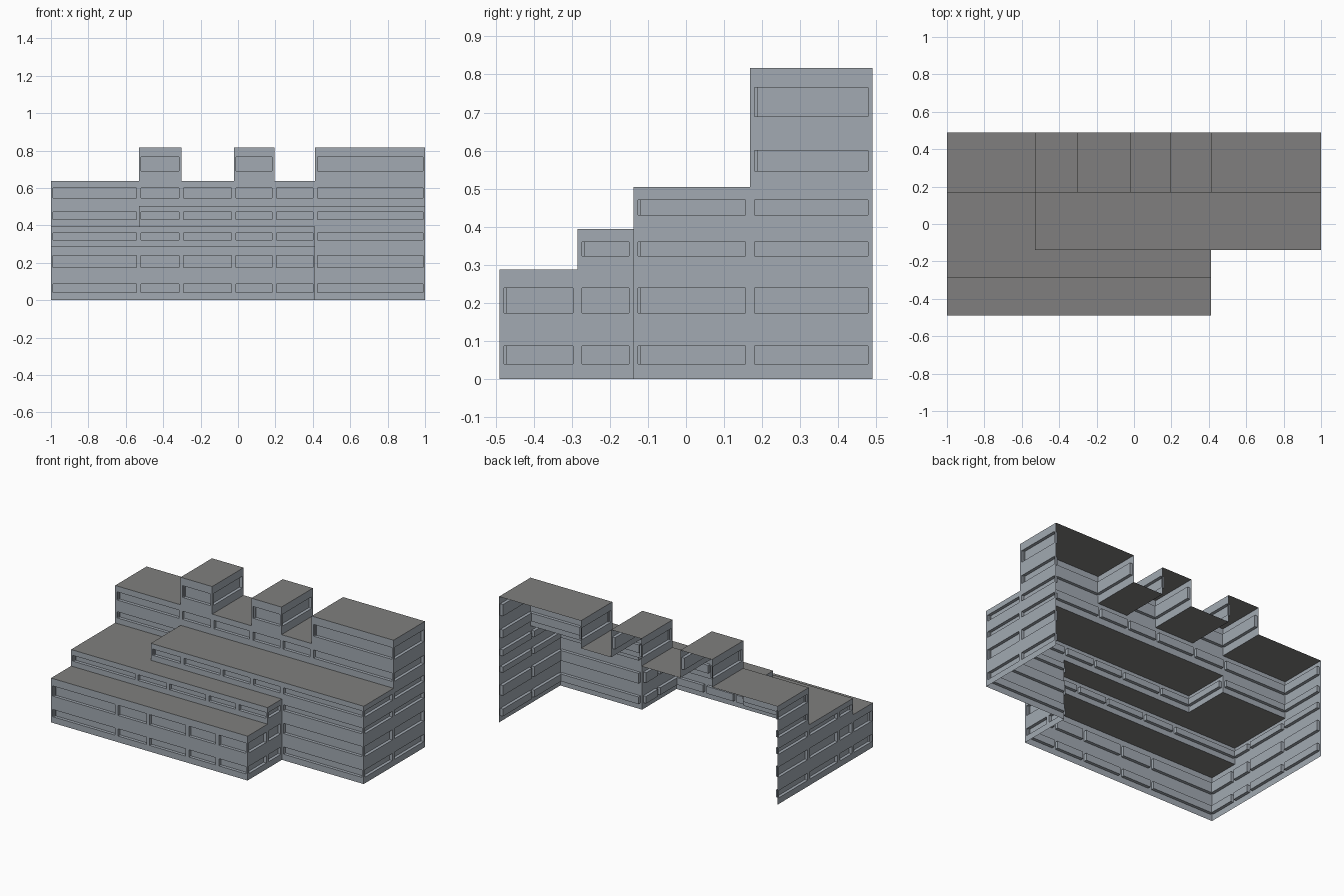
import bpy, bmesh

if "Cube" in bpy.data.objects:
    bpy.data.objects.remove(bpy.data.objects["Cube"])

# Plan grid: column and row boundaries, with a roof height per cell (0 = empty)
XS = [-1.0, -0.53, -0.303, -0.022, 0.195, 0.412, 1.0]
YS = [-0.49, -0.285, -0.138, 0.168, 0.49]
H1, H2, H3, H4, H5 = 0.288, 0.395, 0.505, 0.638, 0.817
HEIGHTS = [
    [H1] * 5 + [0],
    [H2] * 5 + [0],
    [H2] + [H3] * 5,
    [H4, H5, H4, H5, H4, H5],
]
# Window bands shared by every wall, as (sill, head)
BANDS = [(0.04, 0.087), (0.174, 0.24), (0.323, 0.36),
         (0.431, 0.471), (0.547, 0.60), (0.69, 0.766)]
MARGIN, DEPTH = 0.012, 0.02


def material(name, rgb):
    m = bpy.data.materials.new(name)
    m.diffuse_color = (*rgb, 1)
    m.use_nodes = True
    m.node_tree.nodes["Principled BSDF"].inputs["Base Color"].default_value = m.diffuse_color
    return m


wall_mat = material("blue grey wall", (0.36, 0.40, 0.445))
roof_mat = material("dark grey roof", (0.215, 0.213, 0.21))

walls, windows, roofs = bmesh.new(), bmesh.new(), bmesh.new()


def face(bm, pts, flip=False):
    f = bm.faces.new([bm.verts.new(p) for p in pts])
    if flip:
        f.normal_flip()


def wall(place, u0, u1, z0, z1, flip=False):
    """Wall panel with recessed windows; place(u, z, depth) gives a 3D point."""
    def rect(a, b, c, d):
        if b - a > 1e-5 and d - c > 1e-5:
            face(walls, [place(a, c, 0), place(b, c, 0), place(b, d, 0), place(a, d, 0)], flip)

    a, b, z = u0 + MARGIN, u1 - MARGIN, z0
    for lo, hi in BANDS:
        if lo < z0 or hi > z1:
            continue
        rect(u0, u1, z, lo)
        rect(u0, a, lo, hi)
        rect(b, u1, lo, hi)
        # recessed pocket: four reveals and the pane
        ring = [(a, lo), (b, lo), (b, hi), (a, hi)]
        for i in range(4):
            p, q = ring[i], ring[(i + 1) % 4]
            face(windows, [place(*p, 0), place(*q, 0), place(*q, DEPTH), place(*p, DEPTH)], flip)
        face(windows, [place(*p, DEPTH) for p in ring], flip)
        z = hi
    rect(u0, u1, z, z1)


def height(i, j):
    return HEIGHTS[j][i] if 0 <= i < 6 and 0 <= j < 4 else 0


for j in range(4):
    for i in range(6):
        h = height(i, j)
        if not h:
            continue
        xa, xb, ya, yb = XS[i], XS[i + 1], YS[j], YS[j + 1]
        # flat roof terrace
        face(roofs, [(xa, ya, h), (xb, ya, h), (xb, yb, h), (xa, yb, h)])
        # walls wherever the neighbour is lower; the back stays open
        front, left, right = height(i, j - 1), height(i - 1, j), height(i + 1, j)
        if front < h:
            wall(lambda u, z, d: (u, ya + d, z), xa, xb, front, h)
        if left < h:
            wall(lambda u, z, d: (xa + d, u, z), ya, yb, left, h, True)
        if right < h:
            wall(lambda u, z, d: (xb - d, u, z), ya, yb, right, h)

for name, bm, mat in (("walls", walls, wall_mat), ("recessed_windows", windows, wall_mat),
                      ("roof_terraces", roofs, roof_mat)):
    bmesh.ops.remove_doubles(bm, verts=bm.verts, dist=1e-5)
    if name == "roof_terraces":
        # merge neighbouring cells of the same height
        bmesh.ops.dissolve_limit(bm, angle_limit=0.01, verts=bm.verts, edges=bm.edges)
    me = bpy.data.meshes.new(name)
    bm.to_mesh(me)
    bm.free()
    me.materials.append(mat)
    bpy.context.collection.objects.link(bpy.data.objects.new(name, me))
